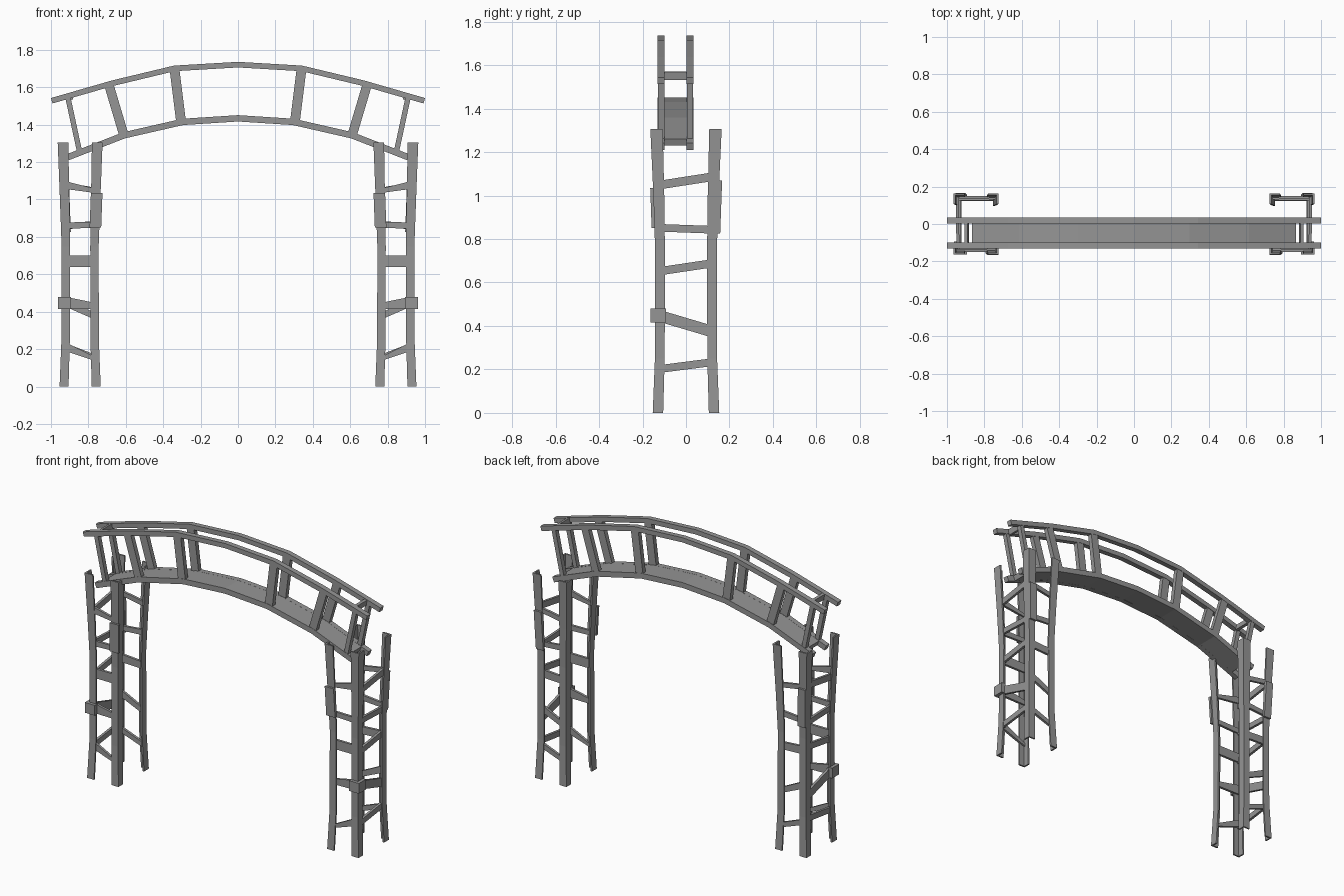
import bpy, bmesh
from mathutils import Vector

if "Cube" in bpy.data.objects:
    bpy.data.objects.remove(bpy.data.objects["Cube"])

CX = 0.844  # tower centre in x
# leg stations: z, half width x, half depth y, arm width of the angle profile
STATIONS = [(0, .11, .153, .048), (.25, .10, .143, .045), (.75, .099, .142, .045),
            (1.0, .108, .15, .05), (1.305, .12, .164, .057)]
T = .01  # wall thickness of the angle bars

GREY = bpy.data.materials.new("dark_grey")
GREY.diffuse_color = (.3, .3, .3, 1)
GREY.use_nodes = True
GREY.node_tree.nodes["Principled BSDF"].inputs["Base Color"].default_value = GREY.diffuse_color


def loft(name, rings, mirror=False):
    """Skin a list of equal-length rings and cap both ends."""
    bm = bmesh.new()
    vs = [[bm.verts.new(p) for p in r] for r in rings]
    n = len(rings[0])
    for a, b in zip(vs, vs[1:]):
        for i in range(n):
            j = (i + 1) % n
            bm.faces.new((a[i], a[j], b[j], b[i]))
    bm.faces.new(vs[0])
    bm.faces.new(vs[-1])
    bmesh.ops.recalc_face_normals(bm, faces=bm.faces)
    me = bpy.data.meshes.new(name)
    bm.to_mesh(me)
    bm.free()
    me.materials.append(GREY)
    ob = bpy.data.objects.new(name, me)
    bpy.context.collection.objects.link(ob)
    if mirror:
        ob.modifiers.new("mirror", 'MIRROR').use_mirror_merge = False
    return ob


def strip(name, pts, thick, y0, y1, mirror=False):
    """Flat bar along an xz path, with given thickness and y range."""
    P = [Vector(p) for p in pts]
    rings = []
    for i, p in enumerate(P):
        d = (P[min(i + 1, len(P) - 1)] - P[max(i - 1, 0)]).normalized()
        n = Vector((-d.y, d.x)) * thick / 2
        a, b = p + n, p - n
        rings.append([(a.x, y0, a.y), (a.x, y1, a.y), (b.x, y1, b.y), (b.x, y0, b.y)])
    return loft(name, rings, mirror)


def half(z):
    """Tower half width and half depth at height z."""
    for a, b in zip(STATIONS, STATIONS[1:]):
        if z <= b[0]:
            t = (z - a[0]) / (b[0] - a[0])
            return a[1] + t * (b[1] - a[1]), a[2] + t * (b[2] - a[2])
    return STATIONS[-1][1:3]


def full(pts):
    return [(-x, z) for x, z in reversed(pts) if x > 0] + pts


# arch rails and posts
upper = full([(0, 1.721), (.34, 1.701), (.67, 1.622), (.996, 1.528)])
lower = full([(0, 1.434), (.295, 1.415), (.61, 1.343), (.91, 1.226)])
posts = [((.34, 1.70), (.305, 1.42), .052), ((.69, 1.612), (.612, 1.35), .05),
         ((.91, 1.548), (.848, 1.26), .028)]
for side, y0, y1 in (("front", -.131, -.098), ("back", .002, .035)):
    strip(side + "_upper_rail", upper, .03, y0, y1)
    strip(side + "_lower_rail", lower, .034, y0, y1)
    for i, (a, b, w) in enumerate(posts):
        strip(f"{side}_rail_post_{i}", [a, b], w, y0 + .002, y1 - .002, True)

# arch deck and end crossbars
deck = full([(0, 1.434), (.295, 1.415), (.61, 1.343), (.86, 1.245)])
strip("arch_deck", deck, .033, -.10, .004)
strip("end_crossbar", [(.898, 1.57), (.891, 1.533)], .018, -.10, .004, True)

# tower legs: L-shaped angle bars, pinched in the middle
for sx, nx in ((1, "outer"), (-1, "inner")):
    for sy, ny in ((-1, "front"), (1, "back")):
        rings = []
        for z, hx, hy, w in STATIONS:
            prof = [(0, 0), (w, 0), (w, T), (T, T), (T, w), (0, w)]
            rings.append([(CX + sx * (hx - u), sy * (hy - v), z) for u, v in prof])
        loft(f"{ny}_{nx}_leg", rings, True)

# front and back braces: z at inner leg, z at outer leg, thickness inner and outer
FRONT = [(.14, .22, .018, .05), (.43, .45, .03, .065), (.67, .67, .06, .06),
         (.865, .86, .03, .035), (1.042, 1.082, .02, .045)]
BACK = [(.15, .22, .03, .035), (.37, .455, .035, .045), (.66, .67, .045, .05),
        (.87, .855, .035, .03), (1.045, 1.08, .03, .03)]
for sy, name, rows in ((-1, "front", FRONT), (1, "back", BACK)):
    for i, (zi, zo, ti, to) in enumerate(rows):
        rings = []
        for sx, z, t in ((-1, zi, ti), (1, zo, to)):
            hx, hy = half(z)
            x = CX + sx * (hx - .008)
            ya, yb = sy * (hy - .004), sy * (hy - .02)
            rings.append([(x, ya, z - t / 2), (x, yb, z - t / 2),
                          (x, yb, z + t / 2), (x, ya, z + t / 2)])
        loft(f"{name}_brace_{i}", rings, True)

# outer side braces: z at front, z at back, thickness
SIDE = [(.2, .235, .036), (.45, .37, .055), (.65, .69, .038),
        (.852, .842, .035), (1.045, 1.09, .04)]
for i, (zf, zb, t) in enumerate(SIDE):
    rings = []
    for sy, z in ((-1, zf), (1, zb)):
        hx, hy = half(z)
        y = sy * (hy - .008)
        xa, xb = CX + hx - .004, CX + hx - .02
        rings.append([(xa, y, z - t / 2), (xb, y, z - t / 2),
                      (xb, y, z + t / 2), (xa, y, z + t / 2)])
    loft(f"side_brace_{i}", rings, True)

# clamp wrapped around the front outer leg
rings = []
for z in (.415, .48):
    hx, hy = half(z)
    prof = [(-.02, -.02), (.05, -.02), (.05, T), (T, T), (T, .05), (-.02, .05)]
    rings.append([(CX + hx - u, -(hy - v), z) for u, v in prof])
loft("front_outer_clamp", rings, True)

# flat repair plates on the front inner and back outer legs
for name, sx, sy, z0, z1, g in (("front_inner_plate", -1, -1, .85, 1.035, .013),
                                ("back_outer_plate", 1, 1, .825, 1.07, .013)):
    rings = []
    for z in (z0, z1):
        hx, hy = half(z)
        e = .01 if sx < 0 else 0
        prof = [(-e, -g), (.052, -g), (.052, .003), (-e, .003)]
        rings.append([(CX + sx * (hx - u), sy * (hy - v), z) for u, v in prof])
    loft(name, rings, True)
